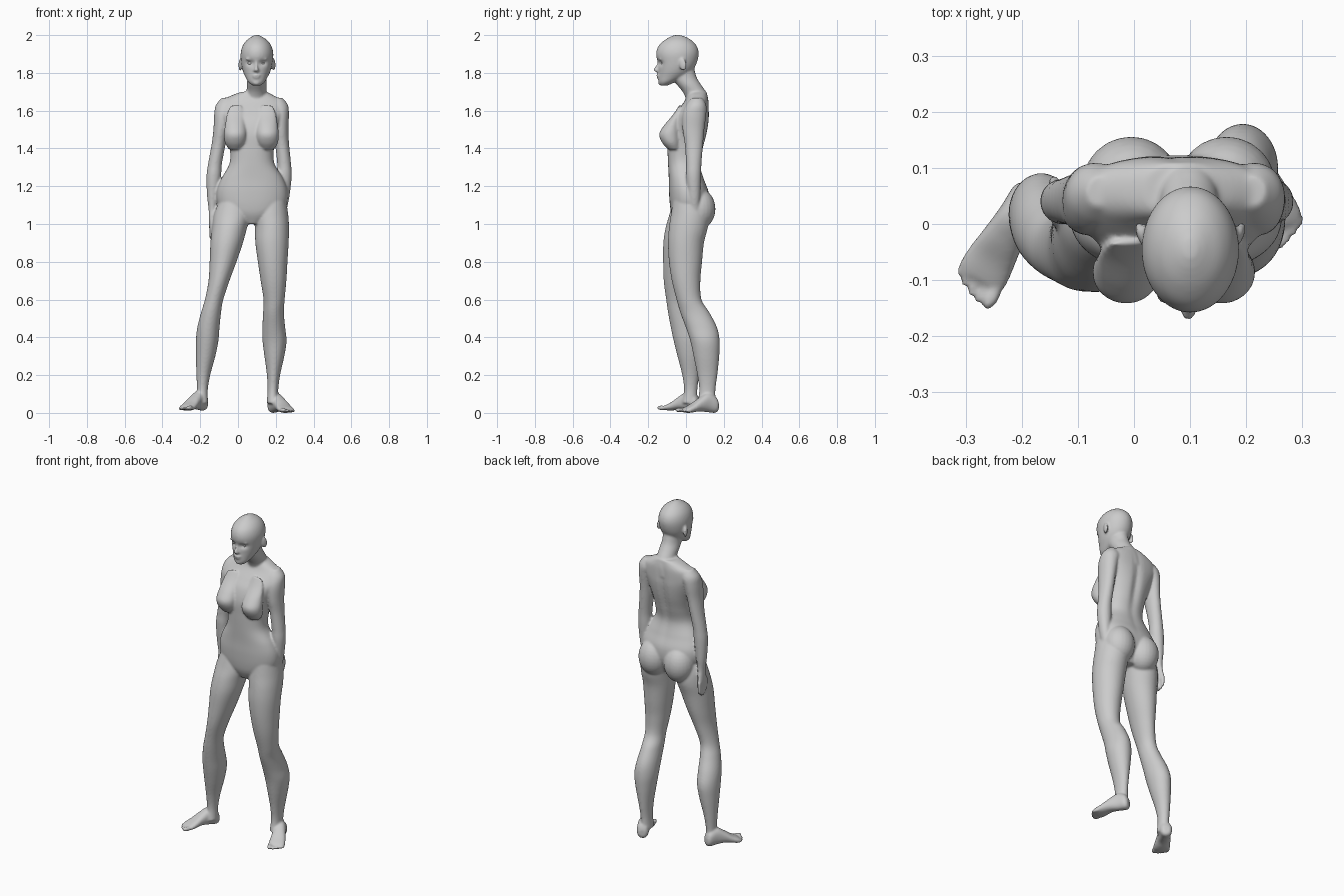
import bpy, bmesh, math
from mathutils import Matrix, Vector

bm = bmesh.new()          # all flesh parts collect here, then fuse in one remesh
I = Matrix.Identity(4)


def spline(rows, sub):
    out = []
    for i in range(len(rows) - 1):
        a, b = rows[max(i - 1, 0)], rows[i]
        c, d = rows[i + 1], rows[min(i + 2, len(rows) - 1)]
        for k in range(sub):
            t = k / sub
            out.append([0.5 * (2 * q + (r - p) * t + (2 * p - 5 * q + 4 * r - s) * t * t
                               + (3 * q - p - 3 * r + s) * t ** 3) for p, q, r, s in zip(a, b, c, d)])
    return out + [list(rows[-1])]


def loft(rows, m=I, power=2.0, n=40, sub=6):
    """Closed skin through rows of (z, x min, x max, y min, y max)."""
    rings, e = [], 2 / power
    for z, x0, x1, y0, y1 in spline(rows, sub):
        ring = []
        for i in range(n):
            a = 2 * math.pi * i / n
            c, s = math.cos(a), math.sin(a)
            x = (x0 + x1) / 2 + (x1 - x0) / 2 * math.copysign(abs(c) ** e, c)
            y = (y0 + y1) / 2 + (y1 - y0) / 2 * math.copysign(abs(s) ** e, s)
            ring.append(bm.verts.new(m @ Vector((x, y, z))))
        rings.append(ring)
    for a, b in zip(rings, rings[1:]):
        for i in range(n):
            j = (i + 1) % n
            bm.faces.new((a[i], a[j], b[j], b[i]))
    bm.faces.new(rings[0][::-1])
    bm.faces.new(rings[-1])
    return [v for r in rings for v in r]


def ball(target, center, radii, m=I):
    mat = m @ Matrix.Translation(center) @ Matrix.Diagonal((*radii, 1))
    bmesh.ops.create_uvsphere(target, u_segments=24, v_segments=16, radius=1, matrix=mat)


def push(verts, center, radii, offset):
    """Soft sculpting dent or bulge."""
    for v in verts:
        d = sum(((p - q) / r) ** 2 for p, q, r in zip(v.co, center, radii))
        v.co += Vector(offset) * math.exp(-d)


# torso, with a spine groove
torso = loft([(1.00, .03, .12, -.05, .07), (1.05, -.06, .21, -.075, .10), (1.10, -.105, .255, -.085, .12),
              (1.17, -.113, .263, -.09, .12), (1.24, -.088, .24, -.091, .095), (1.32, -.045, .193, -.095, .075),
              (1.40, -.043, .19, -.098, .092), (1.48, -.06, .205, -.098, .112), (1.55, -.085, .23, -.078, .122),
              (1.60, -.105, .25, -.045, .122), (1.65, -.09, .235, -.008, .12), (1.68, -.035, .19, .005, .115),
              (1.70, .02, .15, .01, .11)], power=2.3, n=64)
push(torso, (.075, .12, 1.45), (.022, .06, .18), (0, -.014, 0))

# breasts and buttocks
for cx in (-.014, .156):
    loft([(z, cx - w, cx + w, y, -.03) for z, w, y in
          ((1.395, .035, -.095), (1.43, .055, -.126), (1.475, .06, -.142), (1.52, .055, -.118),
           (1.58, .045, -.068), (1.63, .03, -.035))])
for cx in (-.005, .165):
    ball(bm, (cx, .068, 1.08), (.088, .088, .108))

# neck
loft([(1.60, .0, .165, .01, .12), (1.66, .03, .155, .0, .118), (1.70, .045, .15, -.018, .105),
      (1.74, .047, .152, -.05, .078), (1.78, .05, .15, -.078, .055), (1.84, .05, .15, -.08, .04)])

# head with eye sockets
head = loft([(1.732, .08, .118, -.135, -.10), (1.75, .056, .14, -.145, -.06), (1.78, .038, .158, -.147, .0),
             (1.81, .026, .172, -.146, .033), (1.85, .017, .182, -.15, .056), (1.90, .014, .187, -.158, .067),
             (1.94, .023, .178, -.147, .058), (1.97, .043, .158, -.118, .032), (1.99, .07, .13, -.085, .0),
             (2.00, .09, .11, -.06, -.03)], n=72)
for ex in (.064, .130):
    push(head, (ex, -.14, 1.852), (.022, .04, .014), (0, .017, 0))
    ball(bm, (ex, -.133, 1.872), (.024, .012, .006))                     # brow
# nose, lips, chin, ears
loft([(1.804, .086, .108, -.158, -.12), (1.812, .080, .114, -.170, -.12), (1.822, .086, .108, -.172, -.12),
      (1.845, .091, .103, -.156, -.12), (1.870, .090, .104, -.148, -.12)])
ball(bm, (.097, -.146, 1.787), (.021, .011, .005))
ball(bm, (.097, -.145, 1.777), (.018, .011, .006))
ball(bm, (.097, -.134, 1.749), (.020, .014, .015))
for ex, tilt in ((.013, -.3), (.188, .3)):
    ball(bm, (0, 0, 0), (.009, .021, .034),
         Matrix.Translation((ex, -.017, 1.845)) @ Matrix.Rotation(-tilt, 4, 'Z') @ Matrix.Rotation(.2, 4, 'X'))

# arms with hands; the second one is mirrored and leans inward into the hip
lean = Matrix(((-1, 0, .08, .017), (0, 1, 0, 0), (0, 0, 1, 0), (0, 0, 0, 1)))
for m in (I, lean):
    loft([(1.668, -.085, -.04, .03, .085), (1.63, -.117, -.01, .0, .107), (1.58, -.126, -.03, -.018, .107),
          (1.50, -.130, -.05, -.018, .097), (1.42, -.140, -.066, -.006, .09), (1.32, -.158, -.085, .0, .082),
          (1.25, -.167, -.09, .0, .08), (1.15, -.164, -.105, .01, .075), (1.08, -.156, -.115, .017, .07),
          (1.04, -.155, -.12, .012, .075), (1.00, -.155, -.125, .01, .083), (.975, -.152, -.128, .015, .083)], m)
    for i, tip in enumerate((.925, .915, .918, .93)):                     # fingers
        y = .022 + i * .018
        loft([(tip, -.146, -.138, y - .003, y + .003), (tip + .008, -.15, -.133, y - .008, y + .008),
              (.96, -.152, -.132, y - .009, y + .009), (1.0, -.152, -.132, y - .009, y + .009)], m, n=16)
    ball(bm, (-.138, .008, .985), (.011, .012, .042), m)                  # thumb

# legs
loft([(1.12, -.10, .06, -.07, .08), (1.05, -.127, .07, -.088, .10), (.98, -.137, .048, -.108, .10),
      (.90, -.146, .026, -.12, .08), (.80, -.15, -.008, -.121, .06), (.70, -.156, -.045, -.118, .035),
      (.60, -.175, -.078, -.105, .017), (.53, -.196, -.09, -.095, .035), (.45, -.216, -.098, -.08, .07),
      (.38, -.223, -.104, -.065, .09), (.30, -.223, -.12, -.045, .085), (.20, -.22, -.147, -.02, .07),
      (.12, -.217, -.16, -.01, .06), (.05, -.218, -.158, -.02, .06)])
loft([(1.12, .10, .255, -.07, .09), (1.05, .085, .266, -.08, .12), (.98, .09, .27, -.09, .115),
      (.90, .092, .268, -.095, .095), (.80, .105, .262, -.09, .085), (.70, .12, .256, -.075, .076),
      (.60, .135, .247, -.05, .082), (.53, .133, .243, -.03, .125), (.45, .129, .25, .0, .165),
      (.38, .13, .257, .023, .178), (.30, .14, .245, .04, .176), (.20, .153, .223, .06, .166),
      (.12, .156, .213, .07, .156), (.05, .152, .215, .06, .158)])

# feet: built along their length, +x is the big-toe side
for heel, turn, side in (((-.178, .066, .012), -30, 1), ((.178, .168, 0), 25, -1)):
    a = math.radians(turn)
    fwd = Vector((math.sin(a), -math.cos(a), 0))
    inner = Vector((math.cos(a), math.sin(a), 0)) * side
    m = Matrix((inner, (0, 0, 1), fwd)).transposed().to_4x4()
    m.translation = heel
    loft([(0, -.018, .018, .015, .055), (.015, -.032, .032, .0, .085), (.06, -.034, .034, .004, .105),
          (.11, -.04, .036, .008, .078), (.15, -.046, .042, .002, .05), (.18, -.047, .045, .0, .034),
          (.195, -.04, .042, .004, .026)], m, power=2.3)
    for x, t, r in ((.033, .208, .013), (.012, .207, .009), (-.006, .2, .009), (-.023, .192, .009), (-.038, .182, .009)):
        ball(bm, (x, r + .002, t), (r, r, .025), m)                      # toes

# fuse everything into one smooth skin
bmesh.ops.recalc_face_normals(bm, faces=bm.faces)
mesh = bpy.data.meshes.new("body")
bm.to_mesh(mesh)
bm.free()
body = bpy.data.objects.new("body", mesh)
bpy.context.collection.objects.link(body)
fuse = body.modifiers.new("fuse", 'REMESH')
fuse.mode = 'VOXEL'
fuse.voxel_size = .006
fuse.use_smooth_shade = True
relax = body.modifiers.new("relax", 'SMOOTH')
relax.factor = .5
relax.iterations = 6

# eyeballs
for name, ex in (("right_eye", .065), ("left_eye", .129)):
    b = bmesh.new()
    ball(b, (ex, -.118, 1.852), (.014, .014, .011))
    for f in b.faces:
        f.smooth = True
    me = bpy.data.meshes.new(name)
    b.to_mesh(me)
    b.free()
    bpy.context.collection.objects.link(bpy.data.objects.new(name, me))
